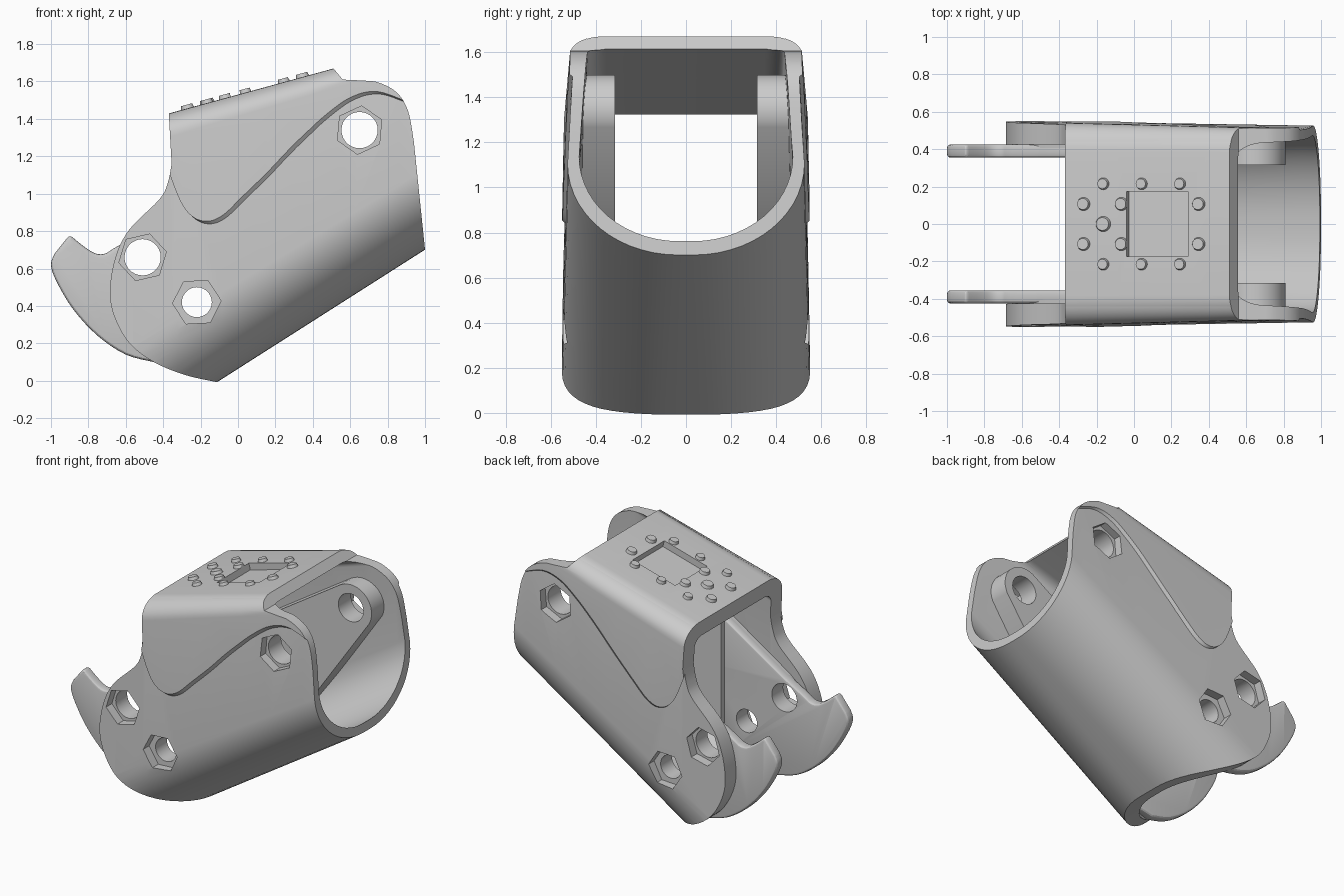
import bpy, bmesh, math
from mathutils import Matrix, Vector

if "Cube" in bpy.data.objects:
    bpy.data.objects.remove(bpy.data.objects["Cube"])

def lerp(a, b, t):
    return a + (b - a) * t

def make(name, bm):
    bmesh.ops.recalc_face_normals(bm, faces=bm.faces)
    if bm.calc_volume(signed=True) < 0:
        bmesh.ops.reverse_faces(bm, faces=bm.faces)
    me = bpy.data.meshes.new(name)
    bm.to_mesh(me)
    bm.free()
    ob = bpy.data.objects.new(name, me)
    bpy.context.collection.objects.link(ob)
    return ob

def activate(ob):
    bpy.ops.object.select_all(action='DESELECT')
    ob.select_set(True)
    bpy.context.view_layer.objects.active = ob

def boolean(ob, cutter, op='DIFFERENCE'):
    cutter.hide_render = True
    m = ob.modifiers.new('bool', 'BOOLEAN')
    m.object, m.operation, m.solver = cutter, op, 'EXACT'
    activate(ob)
    bpy.ops.object.modifier_apply(modifier=m.name)

def spline(p, n=5):
    # smooth open curve through the given points
    out = []
    for i in range(len(p) - 1):
        a, b, c, d = [Vector(p[min(max(k, 0), len(p) - 1)]) for k in (i - 1, i, i + 1, i + 2)]
        for j in range(n):
            t = j / n
            out.append(tuple(0.5 * (2 * b + (c - a) * t + (2 * a - 5 * b + 4 * c - d) * t * t
                                    + (3 * b - a - 3 * c + d) * t ** 3)))
    return out + [p[-1]]

def prism_into(bm, pts, y0, y1, s0=0, s1=0):
    # side-view outline extruded in y, with an optional slanted edge
    rows = [[bm.verts.new((x - .75 * s, y, z + .66 * s)) for x, z in pts]
            for y, s in ((y0, s0), (y1, s1))]
    n = len(pts)
    for i in range(n):
        j = (i + 1) % n
        bm.faces.new((rows[0][i], rows[0][j], rows[1][j], rows[1][i]))
    bm.faces.new(rows[0][::-1])
    bm.faces.new(rows[1])

def prism(name, pts, y0, y1, s0=0, s1=0):
    bm = bmesh.new()
    prism_into(bm, pts, y0, y1, s0, s1)
    return make(name, bm)

def ngon(cx, cz, r, n, a0=0):
    return [(cx + r * math.cos(math.radians(a0) + math.tau * i / n),
             cz + r * math.sin(math.radians(a0) + math.tau * i / n)) for i in range(n)]

def tube(name, side=(0, 0), floor=0, roof=(0, 0), x0=-.8, x1=1.1):
    # loft of rounded sections: U-shaped floor, flatter roof
    bm = bmesh.new()
    rings = []
    for k in range(9):
        x = lerp(x0, x1, k / 8)
        t = (x + .7) / 1.7
        off = lerp(*side, t)
        wb, wt = lerp(.553, .525, t) - off, lerp(.535, .49, t) - off
        zb, zt = .637 * (x + .1) + floor, 1.53 + .273 * x - lerp(*roof, t)
        shrink = .6 * max(off, 0)
        a, b = min(wb - .03, .45 + .04 * t - shrink), .48 - .05 * t - shrink
        c, d = .15 - .04 * t - shrink, .13 - .04 * t - shrink
        half = []
        for i in range(15):
            q = math.pi / 2 * i / 14
            half.append((wb - a + a * math.sin(q), zb + b - b * math.cos(q)))
        for i in range(9):
            q = math.pi / 2 * i / 8
            half.append((wt - c + c * math.cos(q), zt - d + d * math.sin(q)))
        ring = half + [(-y, z) for y, z in reversed(half)]
        rings.append([bm.verts.new((x, y, z)) for y, z in ring])
    n = len(rings[0])
    for r, s in zip(rings, rings[1:]):
        for i in range(n):
            j = (i + 1) % n
            bm.faces.new((r[i], r[j], s[j], s[i]))
    bm.faces.new(rings[0][::-1])
    bm.faces.new(rings[-1])
    return make(name, bm)

# side silhouette of the shell
outline = spline([(-.1, -.01), (-.28, .03), (-.45, .1), (-.58, .2), (-.66, .34), (-.685, .48),
                  (-.655, .66), (-.58, .81), (-.42, .97), (-.375, 1.06), (-.355, 1.16)])
outline += [(-.37, 1.43), (-.378, 1.6), (.43, 1.79), (.51, 1.67)]
outline += spline([(.56, 1.61), (.66, 1.605), (.75, 1.595), (.85, 1.54), (.91, 1.44), (.94, 1.28)])
outline += [(1, .7), (1.02, .5), (-.08, -.25)]
silhouette = prism('silhouette_cutter', outline, -.8, .8)
cavity = tube('cavity_cutter', (.12, .05), .065, (.12, .05), -.85, 1.15)
core = tube('core_cutter', (.02, .02), .02, (.03, .03), -.85, 1.15)

# main hollow shell
shell = tube('shell')
boolean(shell, silhouette, 'INTERSECT')
boolean(shell, cavity)

# raised upper side panels with a slanted lower edge
panel_pts = spline([(-.36, 1.16), (-.27, .93), (-.2, .84), (-.12, .815), (-.04, .85), (.05, .94),
                    (.2, 1.1), (.35, 1.27), (.5, 1.42), (.62, 1.51), (.75, 1.54), (.9, 1.49)])
panel_pts += [(1.2, 1.4), (1.2, 2), (-.7, 2), (-.7, 1.16)]
cutters = [silhouette, cavity, core]
parts = []
for s, side in ((-1, 'front'), (1, 'back')):
    p = tube(side + '_panel', (-.015, -.015), .01, (.004, .004))
    region = prism('panel_cutter', panel_pts, s * .44, s * .6, -.1, .13)
    boolean(p, silhouette, 'INTERSECT')
    boolean(p, region, 'INTERSECT')
    boolean(p, core)
    cutters.append(region)
    parts.append(p)

# hooked rear plates, wall fill and front hinge lugs
hook_pts = spline([(-.9, .78), (-.82, .715), (-.76, .68), (-.71, .68), (-.66, .71), (-.5, .8)], 4)
hook_pts += [(0, 1.12), (.1, .75), (.08, .34), (-.1, .18)]
hook_pts += spline([(-.45, .1), (-.6, .14), (-.75, .24), (-.88, .38), (-.97, .53), (-1, .62), (-.98, .68)], 4)
fill_pts = [(-.5, .8), (0, 1.12), (.1, .75), (.08, .42), (-.1, .28), (-.45, .22), (-.6, .35), (-.62, .7)]
lug_pts = [(.65 + .16 * math.cos(math.radians(a)), 1.34 + .16 * math.sin(math.radians(a)))
           for a in range(123, -36, -10)] + [(.3, .56), (-.05, .36), (-.05, 1.08)]
drilled = [shell]
for s, side in ((-1, 'front'), (1, 'back')):
    hook = prism(side + '_hook_plate', hook_pts, s * .355, s * .425)
    bev = hook.modifiers.new('bevel', 'BEVEL')
    bev.width, bev.segments, bev.limit_method, bev.angle_limit = .02, 3, 'ANGLE', math.radians(40)
    activate(hook)
    bpy.ops.object.modifier_apply(modifier=bev.name)
    drilled += [hook, prism(side + '_wall_fill', fill_pts, s * .4, s * .47),
                prism(side + '_hinge_lug', lug_pts, s * .315, s * .48)]

# pin holes with hexagonal nut recesses
pins = [(.65, 1.34, .097, 25, .455), (-.51, .66, .097, 13, .48), (-.22, .42, .08, 3, .48)]
bm = bmesh.new()
for x, z, r, a, y in pins:
    prism_into(bm, ngon(x, z, r, 28), -.9, .9)
holes = make('pin_cutter', bm)
bm = bmesh.new()
for x, z, r, a, y in pins:
    for s in (-1, 1):
        prism_into(bm, ngon(x, z, .13, 6, a), s * y, s * .8)
nuts = make('nut_cutter', bm)
for ob in drilled:
    boolean(ob, holes)
    if 'hook' not in ob.name:
        boolean(ob, nuts)

# roof studs
tilt = Matrix.Rotation(-math.atan(.273), 4, 'Y')
studs = [(-.165, 0, .046)]
for s in (-1, 1):
    studs += [(x, s * .215, .036) for x in (-.165, .04, .245)]
    studs += [(x, s * .107, .04) for x in (-.27, -.068, .345)]
bm = bmesh.new()
for x, y, r in studs:
    m = Matrix.Translation((x, y, 1.532 + .273 * x)) @ tilt
    bmesh.ops.create_cone(bm, cap_ends=True, segments=20, radius1=r, radius2=r * .75, depth=.036, matrix=m)
stud_ob = make('roof_studs', bm)

# square pocket in the roof
bm = bmesh.new()
bmesh.ops.create_cube(bm, size=1, matrix=Matrix.Translation((.125, 0, 1.53 + .273 * .125)) @ tilt
                      @ Matrix.Translation((0, 0, .055)) @ Matrix.Diagonal((.34, .35, .2, 1)))
pocket = make('pocket_cutter', bm)
boolean(shell, pocket)
boolean(stud_ob, pocket)

for c in cutters + [holes, nuts, pocket]:
    bpy.data.objects.remove(c, do_unlink=True)
for ob in drilled + parts + [stud_ob]:
    activate(ob)
    bpy.ops.object.shade_smooth_by_angle(angle=math.radians(28))
